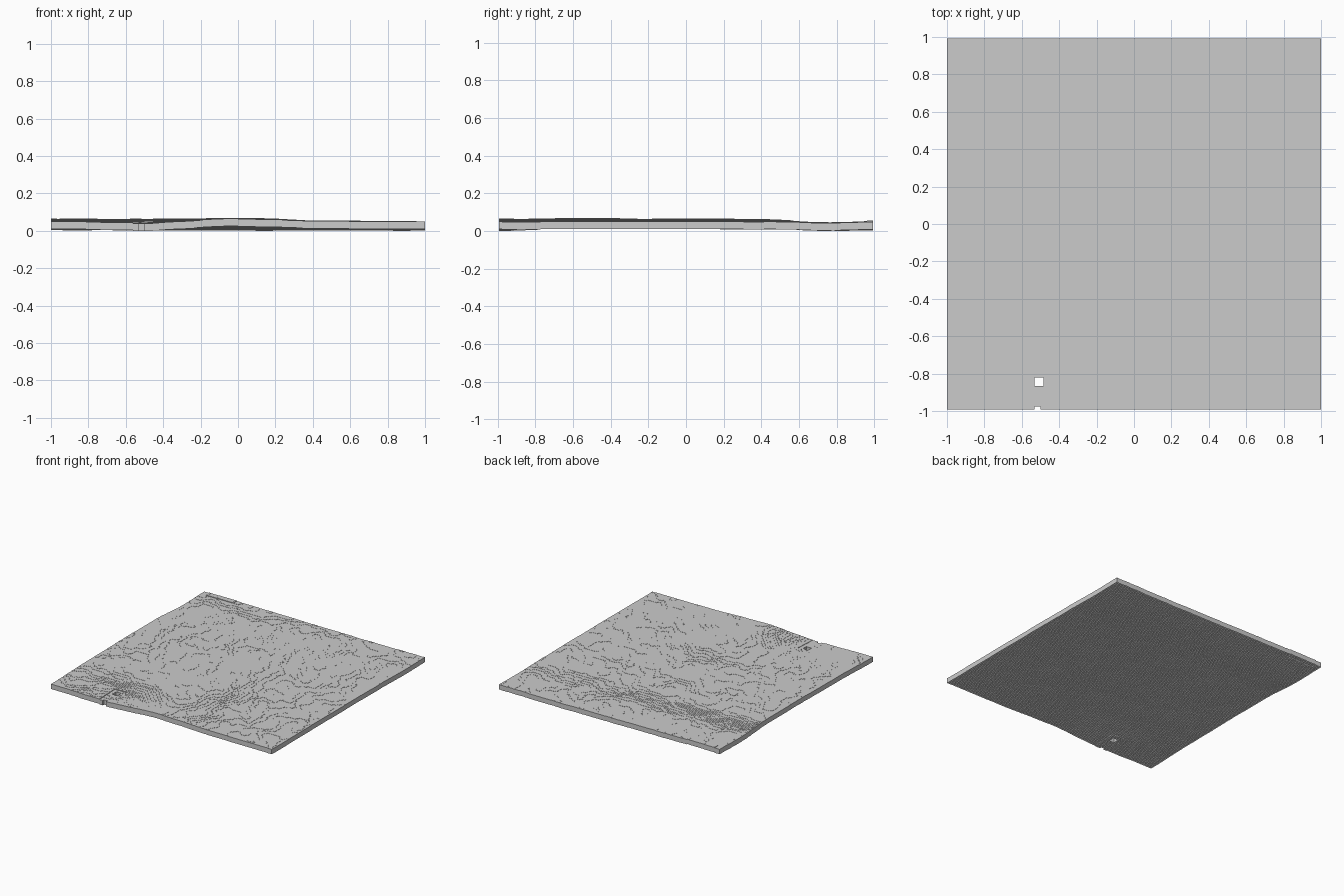
import bpy
from mathutils import Vector, noise

if "Cube" in bpy.data.objects:
    bpy.data.objects.remove(bpy.data.objects["Cube"])

NX, NY = 128, 127            # columns across and deep
CELL = 2.0 / NX
THICK = 0.04                 # height of every block
STEP = 0.0015                # terrain is quantised to small steps

# coarse relief: height of the block undersides
XS = [-1, -0.5, 0, 0.5, 1]
YS = [-1, -0.5, 0, 0.4, 0.75, 1]
RELIEF = [
    [.009, .003, .025, .012, .008],
    [.020, .024, .028, .014, .009],
    [.026, .022, .020, .015, .010],
    [.022, .020, .016, .013, .009],
    [.004, .003, .002, .003, .002],
    [.009, .009, .006, .003, .005],
]


def locate(v, knots):
    for i in range(len(knots) - 1):
        if v <= knots[i + 1] or i == len(knots) - 2:
            t = (v - knots[i]) / (knots[i + 1] - knots[i])
            t = max(0.0, min(1.0, t))
            return i, t * t * (3 - 2 * t)


def base_height(x, y):
    i, u = locate(x, XS)
    j, v = locate(y, YS)
    low = RELIEF[j][i] * (1 - u) + RELIEF[j][i + 1] * u
    high = RELIEF[j + 1][i] * (1 - u) + RELIEF[j + 1][i + 1] * u
    h = low * (1 - v) + high * v
    h += 0.003 * noise.noise(Vector((x * 4, y * 4, 3.1)))
    h += 0.002 * noise.noise(Vector((x * 11, y * 11, 7.7)))
    # raised back left corner shelf
    if -0.95 < x < -0.7 and y > 0.95:
        h += 0.004
    # gully around the gaps at the front
    if -0.57 < x < -0.45 and y < -0.79:
        h -= 0.004
    return min(0.032, max(0.0, round(h / STEP) * STEP))


def is_gap(x, y):
    return (-0.525 < x < -0.485 and -0.875 < y < -0.825) or \
           (-0.525 < x < -0.505 and y < -0.97)


# blocks: top and four walls each, open underneath
verts, faces = [], []
half = CELL / 2
for iy in range(NY):
    for ix in range(NX):
        x = (ix - NX / 2 + 0.5) * CELL
        y = (iy - NY / 2 + 0.5) * CELL
        if is_gap(x, y):
            continue
        z = base_height(x, y)
        n = len(verts)
        for zz in (z, z + THICK):
            for sx, sy in ((-1, -1), (1, -1), (1, 1), (-1, 1)):
                verts.append((x + sx * half, y + sy * half, zz))
        faces.append((n + 4, n + 5, n + 6, n + 7))
        for k in range(4):
            m = (k + 1) % 4
            faces.append((n + k, n + m, n + m + 4, n + k + 4))

mesh = bpy.data.meshes.new("terrain_blocks")
mesh.from_pydata(verts, [], faces)
mesh.update()
terrain = bpy.data.objects.new("terrain_blocks", mesh)
bpy.context.collection.objects.link(terrain)
